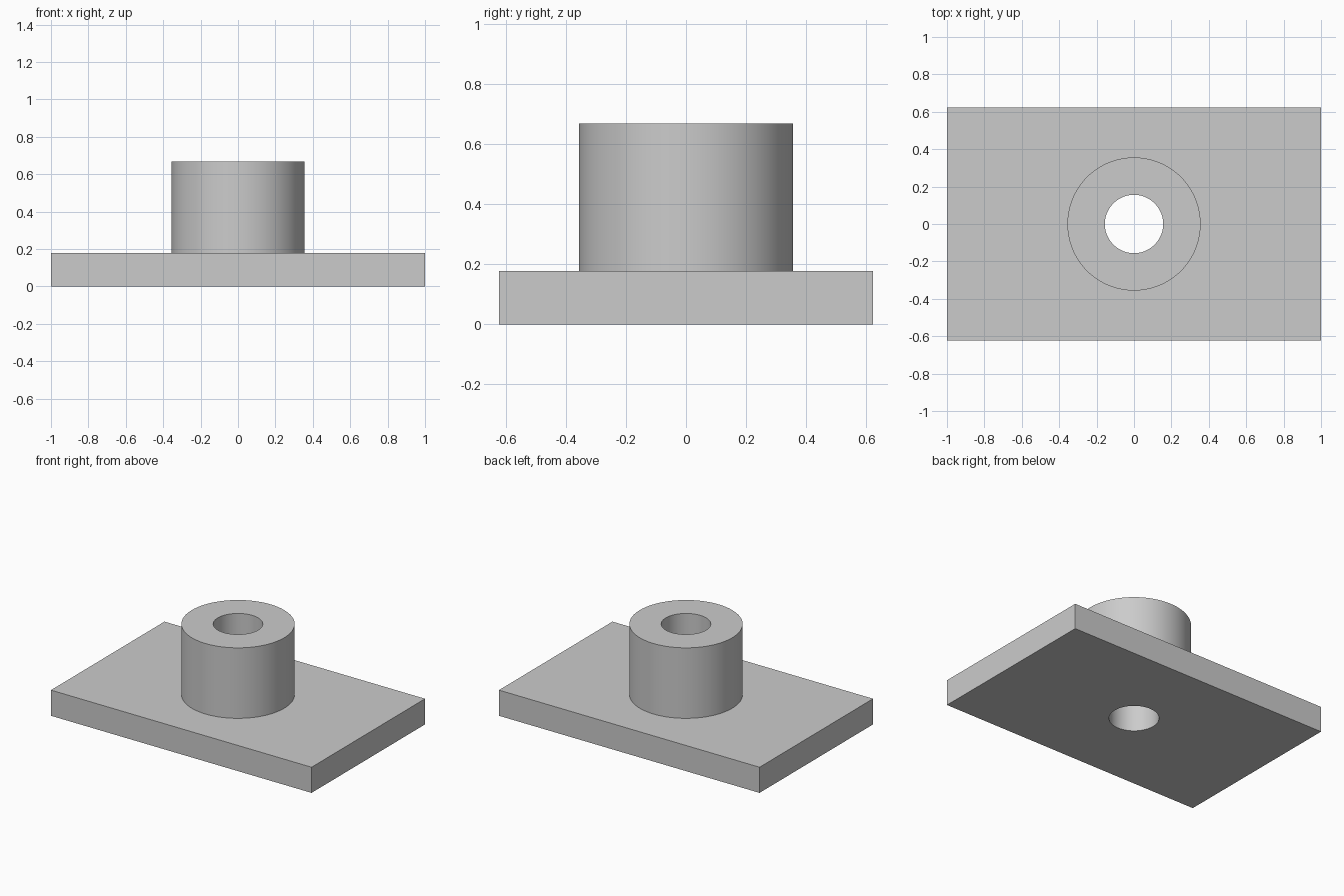
import bpy
import math

if "Cube" in bpy.data.objects:
    bpy.data.objects.remove(bpy.data.objects["Cube"], do_unlink=True)

LENGTH, WIDTH, THICK = 2.0, 1.244, 0.178
BOSS_R, BORE_R, TOP = 0.356, 0.156, 0.667
SIDES = 96

grey = bpy.data.materials.new("plain_grey")
grey.use_nodes = True
colour = (0.6, 0.6, 0.6, 1)
grey.diffuse_color = colour
grey.node_tree.nodes["Principled BSDF"].inputs["Base Color"].default_value = colour


def cylinder(name, radius, z0, z1):
    bpy.ops.mesh.primitive_cylinder_add(vertices=SIDES, radius=radius, depth=z1 - z0,
                                        location=(0, 0, (z0 + z1) / 2))
    ob = bpy.context.object
    ob.name = name
    ob.data.materials.append(grey)
    return ob


def combine(target, tool, operation):
    """Apply a boolean to the target and discard the tool."""
    bpy.context.view_layer.objects.active = target
    mod = target.modifiers.new(operation.lower(), "BOOLEAN")
    mod.operation, mod.object, mod.solver = operation, tool, "EXACT"
    bpy.ops.object.modifier_apply(modifier=mod.name)
    bpy.data.objects.remove(tool, do_unlink=True)


# Rectangular base plate
bpy.ops.mesh.primitive_cube_add(size=1, location=(0, 0, THICK / 2))
body = bpy.context.object
body.name = "flanged_bushing"
body.scale = (LENGTH, WIDTH, THICK)
bpy.ops.object.transform_apply(location=True, rotation=False, scale=True)
body.data.materials.append(grey)

# Round boss, sunk into the plate for a clean union
combine(body, cylinder("boss", BOSS_R, THICK / 2, TOP), "UNION")

# Bore through boss and plate
combine(body, cylinder("bore_cutter", BORE_R, -0.1, TOP + 0.1), "DIFFERENCE")

# Round walls smooth, rims and plate edges sharp
bpy.ops.object.select_all(action="DESELECT")
body.select_set(True)
bpy.context.view_layer.objects.active = body
bpy.ops.object.shade_smooth_by_angle(angle=math.radians(30))
